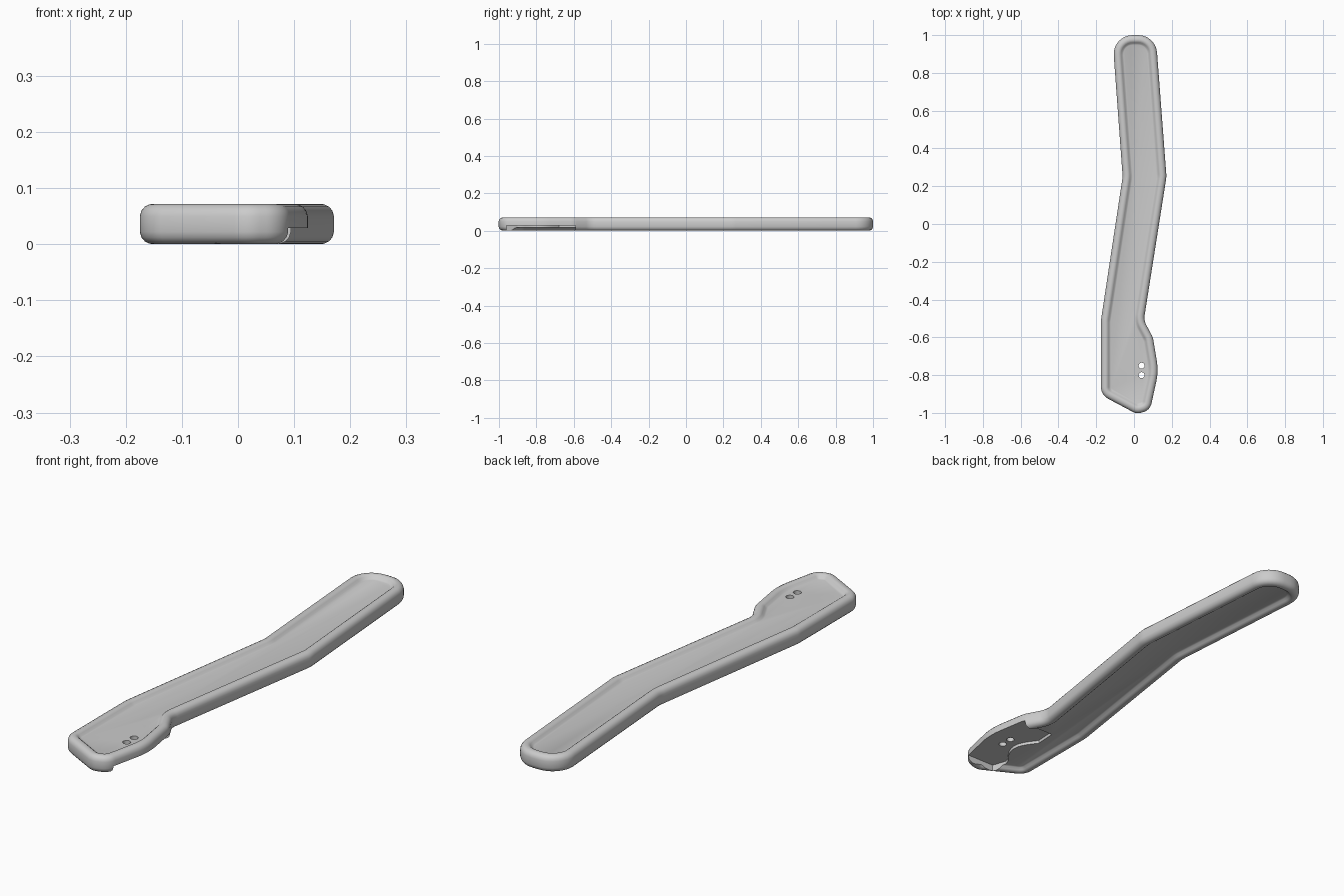
import bpy, bmesh, math
from mathutils import Vector

if "Cube" in bpy.data.objects:
    bpy.data.objects.remove(bpy.data.objects["Cube"])

H = 0.072


def rounded_outline(corners, steps=8):
    """Polygon with each corner (x, y, radius) replaced by an arc."""
    out, n = [], len(corners)
    for i, (x, y, r) in enumerate(corners):
        p = Vector((x, y))
        a = (Vector(corners[i - 1][:2]) - p).normalized()
        b = (Vector(corners[(i + 1) % n][:2]) - p).normalized()
        half = a.angle(b) / 2
        centre = p + (a + b).normalized() * r / math.sin(half)
        s = p + a * r / math.tan(half) - centre
        e = p + b * r / math.tan(half) - centre
        turn = s.angle_signed(e)
        for k in range(steps + 1):
            t = -turn * k / steps
            out.append(centre + Vector((s.x * math.cos(t) - s.y * math.sin(t),
                                        s.x * math.sin(t) + s.y * math.cos(t))))
    return out


def inset(points, d):
    """Move a clockwise outline inwards by d."""
    res, n = [], len(points)
    for i, p in enumerate(points):
        a = (p - points[i - 1]).normalized()
        b = (points[(i + 1) % n] - p).normalized()
        na, nb = Vector((a.y, -a.x)), Vector((b.y, -b.x))
        m = (na + nb).normalized()
        res.append(p + m * d / max(0.5, m.dot(na)))
    return res


def loft(name, rings):
    """Closed solid through a stack of equal-length rings of 3D points."""
    bm = bmesh.new()
    vs = [[bm.verts.new(p) for p in ring] for ring in rings]
    n = len(vs[0])
    for lo, hi in zip(vs, vs[1:]):
        for i in range(n):
            j = (i + 1) % n
            bm.faces.new((lo[i], lo[j], hi[j], hi[i]))
    bm.faces.new(vs[0])
    bm.faces.new(vs[-1])
    bmesh.ops.recalc_face_normals(bm, faces=bm.faces)
    me = bpy.data.meshes.new(name)
    bm.to_mesh(me)
    bm.free()
    ob = bpy.data.objects.new(name, me)
    bpy.context.collection.objects.link(ob)
    return ob


# Bent handle outline with a bulged head, clockwise from the top left
outline = rounded_outline([
    (-0.115, 1.0, 0.1), (0.115, 1.0, 0.1), (0.172, 0.25, 0.15),
    (0.052, -0.51, 0.08), (0.1, -0.6, 0.1), (0.13, -0.78, 0.3),
    (0.085, -0.985, 0.06), (0.015, -1.006, 0.06), (-0.175, -0.905, 0.07),
    (-0.175, -0.51, 0.15), (-0.06, 0.25, 0.15)])

# Rim section: (inset, height), from the sunken panel out to the side wall
rim = [(0.052, 0.016), (0.046, 0.0135), (0.039, 0.006), (0.033, 0.0015),
       (0.026, 0), (0.017, 0.001), (0.009, 0.005), (0.003, 0.012), (0, 0.022)]
section = rim + [(d, H - z) for d, z in reversed(rim)]
handle = loft("handle", [[(p.x, p.y, z) for p in inset(outline, d)]
                         for d, z in section])

# Pocket under the head, open to the right, with a curved boss left standing
pocket = [(-0.05, -0.59), (0.3, -0.59), (0.3, -0.96), (-0.04, -0.96), (-0.06, -0.9)]
pocket += [(-0.055 + 0.05 * math.sin(math.pi * k / 10), -0.88 + 0.02 * k)
           for k in range(11)]
cutters = [loft("pocket_cutter", [[(x, y, z) for x, y in pocket] for z in (-0.05, 0.029)])]

# Two pin holes through the head
for y in (-0.75, -0.8):
    ring = [(0.04 + 0.016 * math.cos(k * math.pi / 6), y + 0.016 * math.sin(k * math.pi / 6))
            for k in range(12)]
    cutters.append(loft("hole_cutter", [[(a, b, z) for a, b in ring] for z in (-0.1, 0.2)]))

bpy.ops.object.select_all(action='DESELECT')
bpy.context.view_layer.objects.active = handle
handle.select_set(True)
for c in cutters:
    c.hide_render = True
    m = handle.modifiers.new("cut", 'BOOLEAN')
    m.operation, m.solver, m.object = 'DIFFERENCE', 'EXACT', c
    bpy.ops.object.modifier_apply(modifier=m.name)
    bpy.data.objects.remove(c)

bpy.ops.object.shade_smooth_by_angle(angle=math.radians(32))
